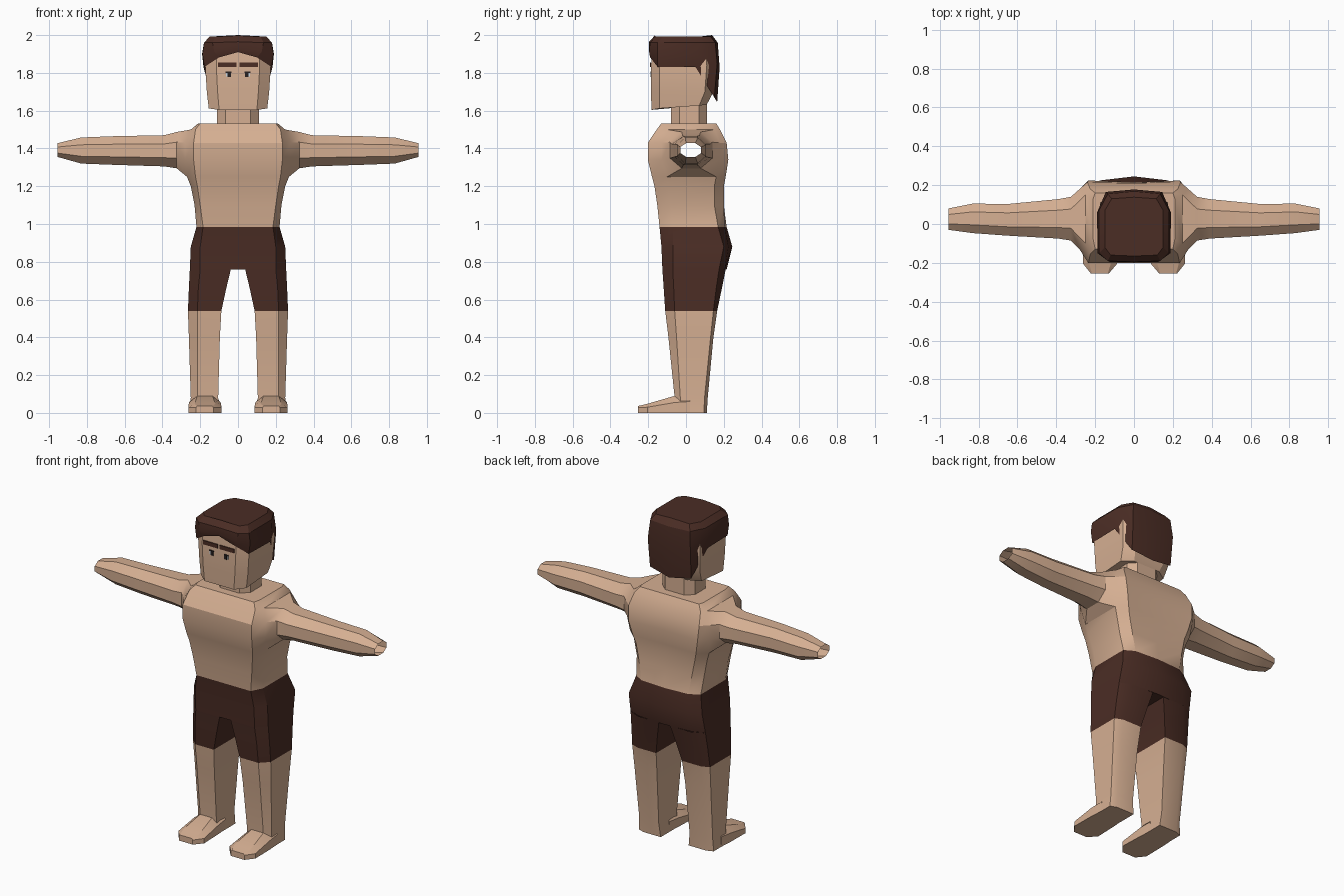
import bpy, bmesh, math

if "Cube" in bpy.data.objects:
    bpy.data.objects.remove(bpy.data.objects["Cube"], do_unlink=True)


def material(name, rgb):
    m = bpy.data.materials.new(name)
    m.use_nodes = True
    m.diffuse_color = (*rgb, 1)
    b = m.node_tree.nodes["Principled BSDF"]
    b.inputs["Base Color"].default_value = (*rgb, 1)
    b.inputs["Roughness"].default_value = 0.8
    return m


SKIN = material("skin", (0.67, 0.43, 0.29))
BROWN = material("dark_brown", (0.07, 0.026, 0.018))
PUPIL = material("pupil_black", (0.02, 0.015, 0.015))
WHITE = material("eye_white", (0.6, 0.68, 0.75))


def loft(bm, rings, cap_start=True, cap_end=True):
    """Skin a stack of equal-length rings with quads."""
    vs = [[bm.verts.new(p) for p in r] for r in rings]
    n = len(vs[0])
    for a, b in zip(vs, vs[1:]):
        for i in range(n):
            j = (i + 1) % n
            bm.faces.new((a[i], a[j], b[j], b[i]))
    if cap_start:
        bm.faces.new(vs[0])
    if cap_end:
        bm.faces.new(vs[-1])


def mirrored(half):
    """Close a +x half outline, front to back, into a full ring."""
    return half + [(-x, y, z) for x, y, z in reversed(half) if x > 1e-6]


def finish(name, bm, mats, rule=None, angle=28):
    bmesh.ops.remove_doubles(bm, verts=bm.verts, dist=1e-4)
    bmesh.ops.recalc_face_normals(bm, faces=bm.faces)
    if rule:
        for f in bm.faces:
            f.material_index = rule(f.calc_center_median())
    me = bpy.data.meshes.new(name)
    bm.to_mesh(me)
    bm.free()
    ob = bpy.data.objects.new(name, me)
    bpy.context.collection.objects.link(ob)
    for m in mats:
        me.materials.append(m)
    bpy.ops.object.select_all(action='DESELECT')
    ob.select_set(True)
    bpy.context.view_layer.objects.active = ob
    bpy.ops.object.shade_smooth_by_angle(angle=math.radians(angle))
    return ob


# Torso with shorts: z, front x, side x, back x, front y, side front y, side back y, back y, spine y
TORSO = [
    (0.76, .20, .255, .18, -.125, -.07, .175, .205, .215),
    (0.88, .20, .25, .17, -.13, -.07, .20, .225, .245),
    (0.985, .185, .22, .16, -.14, -.07, .17, .205, .215),
    (1.10, .20, .23, .18, -.152, -.08, .15, .20, .20),
    (1.20, .215, .25, .20, -.167, -.10, .15, .20, .20),
    (1.25, .225, .27, .215, -.18, -.10, .16, .21, .205),
    (1.34, .235, .28, .235, -.202, -.13, .175, .224, .215),
    (1.43, .235, .28, .24, -.202, -.13, .18, .215, .21),
    (1.50, .225, .25, .225, -.155, -.10, .15, .18, .18),
    (1.533, .20, .21, .20, -.13, -.08, .13, .16, .16),
]
bm = bmesh.new()
loft(bm, [mirrored([(fx, yf, z), (sx, sf, z), (sx, sb, z), (bx, yb, z), (0, yc, z)])
          for z, fx, sx, bx, yf, sf, sb, yb, yc in TORSO])

# Open the shoulder sockets
socket = [f for f in bm.faces
          if all(abs(v.co.x) > 0.249 and 1.24 < v.co.z < 1.51 for v in f.verts)]
bmesh.ops.delete(bm, geom=socket, context='FACES_ONLY')

# Arms welded to the sockets, hollow at the wrist: x, y min, y max, z min, z max
ARM = [
    (.325, -.085, .14, 1.295, 1.487),
    (.39, -.075, .128, 1.305, 1.47),
    (.65, -.06, .103, 1.313, 1.465),
    (.83, -.047, .105, 1.32, 1.458),
    (.955, -.03, .08, 1.355, 1.428),
]
shoulder = [(r[2], r[5], r[0]) for r in TORSO[5:9]] + \
           [(r[2], r[6], r[0]) for r in reversed(TORSO[5:9])]


def arm_ring(x, y0, y1, z0, z1):
    dy, dz = (y1 - y0) * .28, (z1 - z0) * .28
    front = [(x, y0 + dy, z0), (x, y0, z0 + dz), (x, y0, z1 - dz), (x, y0 + dy, z1)]
    return front + [(x, y0 + y1 - y, z) for x, y, z in reversed(front)]


for s in (1, -1):
    rings = [shoulder] + [arm_ring(*a) for a in ARM]
    loft(bm, [[(s * x, y, z) for x, y, z in r] for r in rings], False, False)
finish("torso_and_arms", bm, [SKIN, BROWN], lambda c: 1 if c.z < 0.98 else 0)

# Legs: z, inner x, front x, side x, back x, front y, side front y, side back y, back y
LEG = [
    (0.76, .038, .20, .255, .18, -.125, -.07, .175, .21),
    (0.66, .062, .21, .26, .20, -.118, -.065, .16, .19),
    (0.54, .088, .215, .265, .215, -.11, -.06, .145, .165),
    (0.40, .096, .215, .26, .215, -.093, -.05, .13, .145),
    (0.08, .105, .215, .25, .215, -.06, -.03, .098, .115),
    (0.0, .095, .22, .255, .215, -.06, -.03, .095, .11),
]
# Feet: y, inner x, outer x, top inner x, top outer x, side height, top height
FOOT = [
    (0.02, .098, .255, .12, .23, .06, .09),
    (-.06, .092, .26, .135, .215, .055, .09),
    (-.205, .087, .262, .12, .23, .03, .048),
    (-.255, .13, .222, .135, .217, .028, .036),
]
for side, s in (("left", 1), ("right", -1)):
    bm = bmesh.new()
    loft(bm, [[(s * xi, yf, z), (s * fx, yf, z), (s * sx, sf, z), (s * sx, sb, z),
               (s * bx, yb, z), (s * xi, yb, z)]
              for z, xi, fx, sx, bx, yf, sf, sb, yb in LEG], False, True)
    finish(side + "_leg", bm, [SKIN, BROWN], lambda c: 1 if c.z > 0.54 else 0)
    bm = bmesh.new()
    loft(bm, [[(s * x, y, z) for x, z in
               ((xi, 0), (xo, 0), (xo, h), (to, t), (ti, t), (xi, h))]
              for y, xi, xo, ti, to, h, t in FOOT])
    finish(side + "_foot", bm, [SKIN])

# Neck
bm = bmesh.new()
loft(bm, [mirrored([(.065, -.08, z), (.11, -.035, z), (.11, .07, z), (.065, .11, z)])
          for z in (1.50, 1.64)])
finish("neck", bm, [SKIN])

# Head: z, front x, side x, back x, front y, side front y, side back y, back y
HEAD = [
    (1.612, .10, .155, .09, -.183, -.14, .07, .11),
    (1.70, .108, .165, .11, -.185, -.14, .10, .145),
    (1.84, .115, .174, .12, -.185, -.14, .11, .155),
    (1.95, .11, .16, .11, -.175, -.13, .10, .14),
]
bm = bmesh.new()
loft(bm, [mirrored([(fx, yf, z - .008 * (z < 1.65)), (sx, sf, z),
                    (sx, sb, z + .015 * (z < 1.65)), (bx, yb, z + .02 * (z < 1.65))])
          for z, fx, sx, bx, yf, sf, sb, yb in HEAD])
finish("head", bm, [SKIN])

# Hair cap: arched fringe, straight sides, pointed nape
HAIR = [
    [(0, -.188, 1.91), (.10, -.19, 1.882), (.178, -.15, 1.832),
     (.183, .05, 1.832), (.14, .15, 1.67), (0, .165, 1.645)],
    [(0, -.197, 1.925), (.125, -.195, 1.91), (.188, -.15, 1.90),
     (.19, .06, 1.90), (.145, .165, 1.85), (0, .178, 1.83)],
    [(0, -.195, 1.965), (.135, -.19, 1.96), (.18, -.15, 1.96),
     (.18, .07, 1.96), (.135, .155, 1.96), (0, .168, 1.96)],
    [(0, -.165, 1.998), (.12, -.16, 1.992), (.15, -.12, 1.992),
     (.15, .07, 1.992), (.115, .13, 1.992), (0, .138, 2.0)],
]
bm = bmesh.new()
loft(bm, [mirrored(r) for r in HAIR], cap_start=False)
finish("hair", bm, [BROWN])


# Thin face plates: brows, eye whites and pupils
def plate(name, x, z, w, h, mat, depth):
    bm = bmesh.new()
    loft(bm, [[(x + i * w / 2, y, z + j * h / 2)
               for i, j in ((-1, -1), (1, -1), (1, 1), (-1, 1))]
              for y in (-.184, -.185 - depth)])
    finish(name, bm, [mat])


for side, s in (("left", 1), ("right", -1)):
    plate(side + "_brow", s * .056, 1.843, .098, .024, BROWN, .005)
    plate(side + "_eye_white", s * .05, 1.79, .028, .02, WHITE, .002)
    plate(side + "_pupil", s * .046, 1.79, .018, .026, PUPIL, .004)
    plate(side + "_eyelid", s * .05, 1.804, .03, .007, PUPIL, .003)
